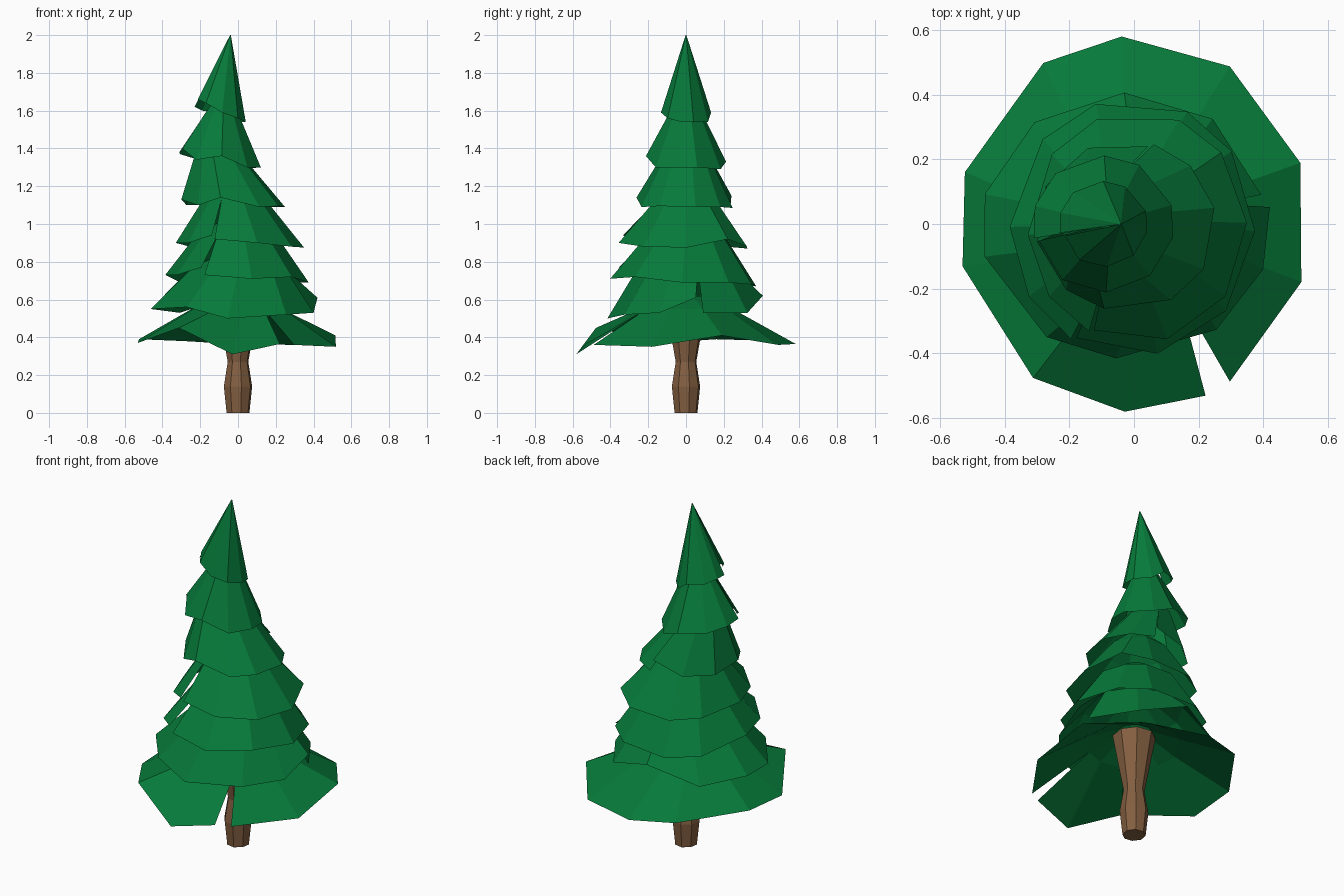
import bpy, bmesh
from math import radians, cos, sin, tau

if "Cube" in bpy.data.objects:
    bpy.data.objects.remove(bpy.data.objects["Cube"])


def material(name, rgb):
    m = bpy.data.materials.new(name)
    m.diffuse_color = (*rgb, 1)
    m.use_nodes = True
    m.node_tree.nodes["Principled BSDF"].inputs["Base Color"].default_value = m.diffuse_color
    return m


GREEN = material("pine green", (0.002, 0.195, 0.042))
BROWN = material("bark brown", (0.23, 0.115, 0.053))


def make_object(name, bm, mat):
    me = bpy.data.meshes.new(name)
    bm.to_mesh(me)
    bm.free()
    me.materials.append(mat)
    bpy.context.collection.objects.link(bpy.data.objects.new(name, me))


# Uneven fan of ten panels shared by all branch skirts
STEPS = [0, 39, 76, 114, 151, 178, 221, 250, 292, 324, 351]


def skirt(name, start, sweep, rim, top, heights, tuck=1.0, peak=None):
    """Cone strip, split at the rim. rim = cx, cy, rx, ry; top = cx, r, z;
    heights of the ragged rim; peak = inner ring (r, z) under the next skirt"""
    cx, cy, rx, ry = rim
    tx, tr, tz = top
    bm = bmesh.new()
    rows = []
    for i, (step, z) in enumerate(zip(STEPS, heights)):
        a = radians(start + step * sweep / 351)
        b = radians(start + step * 360 / 351)     # the top closes fully
        k = tuck if i == 0 else 1.0
        row = [(cx + rx * k * cos(a), cy + ry * k * sin(a), z),
               (tx + tr * cos(b), tr * sin(b), tz)]
        if peak:
            row.append((tx + peak[0] * cos(b), peak[0] * sin(b), peak[1]))
        rows.append([bm.verts.new(p) for p in row])
    for a, b in zip(rows, rows[1:]):
        for j in range(len(a) - 1):
            bm.faces.new((a[j], b[j], b[j + 1], a[j + 1]))
    make_object(name, bm, GREEN)


# Branch skirts, bottom to top
skirt("skirt_1", -57, 351, (0, 0, .545, .582), (0, .25, .55),
      [.36, .35, .41, .36, .365, .38, .39, .37, .45, .31, .365], 1, (.10, .62))
skirt("skirt_2", 14, 354, (-.025, -.005, .45, .412), (0, .26, .76),
      [.53, .53, .62, .53, .55, .55, .56, .50, .52, .53, .61], .96, (.07, .86))
skirt("skirt_3", -118, 358, (-.005, -.01, .38, .40), (-.01, .22, .93),
      [.73, .71, .72, .69, .69, .68, .67, .68, .73, .73, .77], .97, (.06, 1.03))
skirt("skirt_4", -114, 358, (.01, -.01, .34, .36), (-.02, .165, 1.13),
      [.92, .90, .88, .875, .92, .88, .87, .88, .90, .90, .94], .97, (.05, 1.23))
skirt("skirt_5", 75, 357, (-.025, -.005, .28, .265), (-.11, .115, 1.385),
      [1.15, 1.10, 1.10, 1.13, 1.10, 1.14, 1.09, 1.095, 1.09, 1.09, 1.085], .96, (.04, 1.47))
skirt("skirt_6", 195, 357, (-.095, 0, .22, .212), (-.08, .06, 1.64),
      [1.40, 1.34, 1.36, 1.30, 1.30, 1.30, 1.29, 1.33, 1.35, 1.37, 1.38], .94, (.02, 1.74))
skirt("skirt_7_tip", 198, 354, (-.095, 0, .138, .133), (-.04, .002, 2.0),
      [1.66, 1.64, 1.59, 1.56, 1.54, 1.54, 1.54, 1.59, 1.60, 1.62, 1.62], .9)

# Octagonal trunk: lathe of a knobbly profile
bm = bmesh.new()
rings = []
for r, z in [(.062, 0), (.077, .14), (.056, .27), (.115, .60)]:
    rings.append([bm.verts.new((r * cos(tau * (i + .3) / 8), r * sin(tau * (i + .3) / 8), z))
                  for i in range(8)])
for a, b in zip(rings, rings[1:]):
    for i in range(8):
        j = (i + 1) % 8
        bm.faces.new((a[i], a[j], b[j], b[i]))
bm.faces.new(rings[0][::-1])
bm.faces.new(rings[-1])
make_object("trunk", bm, BROWN)
